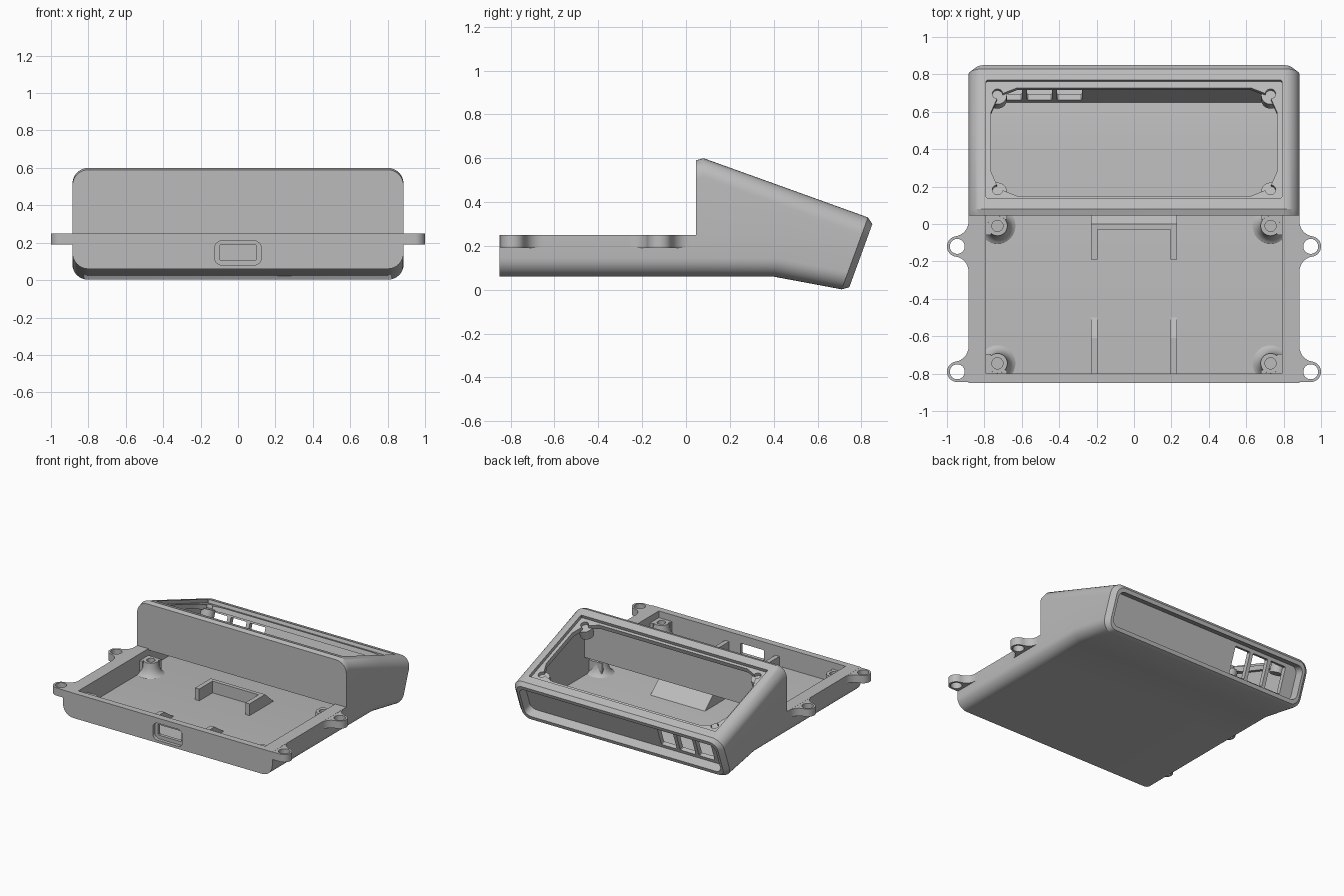
import bpy, bmesh, math
from math import sin, cos, pi, radians
from mathutils import Matrix, Vector

cube = bpy.data.objects.get("Cube")
if cube:
    bpy.data.objects.remove(cube, do_unlink=True)

grey = bpy.data.materials.new("plain_grey")
grey.use_nodes = True
grey.diffuse_color = (0.5, 0.5, 0.5, 1)
grey.node_tree.nodes["Principled BSDF"].inputs["Base Color"].default_value = (0.5, 0.5, 0.5, 1)


def finish(name, bm):
    bmesh.ops.remove_doubles(bm, verts=bm.verts, dist=1e-5)
    bmesh.ops.recalc_face_normals(bm, faces=bm.faces)
    mesh = bpy.data.meshes.new(name)
    bm.to_mesh(mesh)
    bm.free()
    mesh.materials.append(grey)
    ob = bpy.data.objects.new(name, mesh)
    bpy.context.collection.objects.link(ob)
    return ob


def loft(name, rings):
    """Skin a list of closed rings and cap both ends."""
    bm = bmesh.new()
    rows = [[bm.verts.new(p) for p in ring] for ring in rings]
    n = len(rows[0])
    for a, b in zip(rows, rows[1:]):
        for i in range(n):
            j = (i + 1) % n
            bm.faces.new((a[i], a[j], b[j], b[i]))
    bm.faces.new(rows[0])
    bm.faces.new(rows[-1])
    return finish(name, bm)


def prism(name, outline, z0, z1, frame=Matrix()):
    return loft(name, [[frame @ Vector((x, y, z)) for x, y in outline] for z in (z0, z1)])


def arc(cx, cy, r, a0, a1, n=8):
    return [(cx + r * cos(radians(a0 + (a1 - a0) * i / n)),
             cy + r * sin(radians(a0 + (a1 - a0) * i / n))) for i in range(n + 1)]


def circle(cx, cy, r, n=24):
    return arc(cx, cy, r, 0, 360 - 360 / n, n - 1)


def rounded(hx, hy, r, cx=0, cy=0, n=8):
    pts = []
    for k, (sx, sy) in enumerate(((1, 1), (-1, 1), (-1, -1), (1, -1))):
        pts += arc(cx + sx * (hx - r), cy + sy * (hy - r), r, 90 * k, 90 * k + 90, n)
    return pts


def cut(target, tool):
    mod = target.modifiers.new("cut", 'BOOLEAN')
    mod.operation = 'DIFFERENCE'
    mod.solver = 'EXACT'
    mod.object = tool
    bpy.context.view_layer.objects.active = target
    bpy.ops.object.modifier_apply(modifier=mod.name)
    bpy.data.objects.remove(tool, do_unlink=True)


# Working frames: side profiles, sloped display face, tilted back, front wall
SIDE = Matrix(((0, 0, 1, 0), (1, 0, 0, 0), (0, 1, 0, 0), (0, 0, 0, 1)))
TOP = Matrix.Translation((0, 0.455, 0.465)) @ Matrix.Rotation(radians(-19.8), 4, 'X')
BACK = Matrix.Translation((0, 0.80, 0.155)) @ Matrix.Rotation(radians(-110), 4, 'X')
FRONT = Matrix.Translation((0, -0.85, 0)) @ Matrix.Rotation(pi / 2, 4, 'X')


def section(bottom, top, w=0.885, rb=0.085, rt=0.085):
    """Rounded section across x, standing from a bottom to a top (y, z) point."""
    b, t = Vector(bottom), Vector(top)
    h = (t - b).length
    half = arc(w - rb, rb, rb, -90, 0) + [(w, min(0.19, h))] + arc(w - rt, h - rt, rt, 0, 90)
    loop = half + [(-x, v) for x, v in reversed(half)]
    return [(x, *(b + (t - b) * (v / h))) for x, v in loop]


# Outer shell: low tray at the front, wedge-shaped bay at the back
body = loft("case_body", [
    section((-0.85, 0.06), (-0.85, 0.25), rt=0),
    section((0.045, 0.06), (0.045, 0.25), rt=0),
    section((0.045, 0.06), (0.045, 0.59)),
    section((0.08, 0.06), (0.08, 0.60)),
    section((0.40, 0.06), (0.50, 0.449)),
    section((0.71, 0.002), (0.83, 0.33)),
    section((0.745, 0.012), (0.85, 0.30), w=0.85, rb=0.06, rt=0.06),
])

# Hollow: open tray that continues under the upright wall into the bay
cut(body, prism("cavity", [
    (-0.80, 0.10), (0.44, 0.10), (0.65, 0.06), (0.736, 0.30), (0.10, 0.529),
    (0.10, 0.24), (0.045, 0.24), (0.045, 0.40), (-0.80, 0.40)], -0.79, 0.79, SIDE))

# Display recess, chamfered opening and screw holes
cut(body, prism("display_recess", rounded(0.79, 0.335, 0.005, n=1), -0.025, 0.1, TOP))
cut(body, prism("display_opening", rounded(0.765, 0.307, 0.14, cy=-0.008, n=2), -0.1, 0.1, TOP))
for x in (-0.73, 0.73):
    for v in (-0.28, 0.265):
        cut(body, prism("screw_hole", circle(x, v, 0.028), -0.1, 0.1, TOP))
        prism("display_boss", circle(x, v, 0.05), -0.12, -0.05, TOP)

# Back panel recess and vent slots
cut(body, prism("back_recess", rounded(0.83, 0.125, 0.05), -0.075, 0.1, BACK))
for x in (-0.665, -0.505, -0.345):
    cut(body, prism("vent_slot", rounded(0.066, 0.1, 0.005, cx=x, n=1), -0.16, 0, BACK))

# Front port
cut(body, prism("port_recess", rounded(0.125, 0.065, 0.04, cy=0.145), -0.025, 0.1, FRONT))
cut(body, prism("port_opening", rounded(0.1, 0.04, 0.005, cy=0.148, n=1), -0.1, 0.1, FRONT))

# Mounting ears, flared into the side walls
for y in (-0.12, -0.79):
    d = 0.1335
    upper = [(0.85, y + d)] + arc(0.965, y + d, 0.08, 180, 261.5) + arc(0.945, y, 0.055, 81.5, 0)
    if y < -0.5:
        lower = arc(0.945, y, 0.055, 0, -90)[1:] + [(0.85, y - 0.055)]
    else:
        lower = [(px, 2 * y - py) for px, py in reversed(upper[:-1])]
    for s, side in ((1, "left"), (-1, "right")):
        ear = prism("mounting_ear_" + side, [(s * px, py) for px, py in upper + lower], 0.19, 0.249)
        cut(ear, prism("ear_hole", circle(s * 0.945, y, 0.04), 0, 0.5))

# Tray bosses with a flared foot and a square back into the corner
for s, side in ((1, "left"), (-1, "right")):
    for y, back in ((-0.01, 0.045), (-0.745, -0.81)):
        foot = [(0.10, 0.098), (0.085, 0.106), (0.07, 0.125), (0.058, 0.155), (0.053, 0.20)]
        boss = loft("tray_boss_" + side, [
            [(px, py, z) for px, py in circle(s * 0.73, y, r, 32)] for r, z in foot])
        cut(boss, prism("boss_hole", circle(s * 0.73, y, 0.03), 0.14, 0.5))
        edge = y + math.copysign(0.035, back - y)
        for name, (x0, x1), (y0, y1) in (("side", (0.765, 0.80), (y - 0.05, y + 0.05)),
                                         ("end", (0.68, 0.80), (edge, back))):
            prism("boss_web_" + name, [(s * x0, y0), (s * x1, y0), (s * x1, y1), (s * x0, y1)],
                  0.09, 0.199)

# Board clip: two arms, a stop and a ramp; two sloped ribs at the front
prism("clip_stop_ramp", [(-0.03, 0.09), (-0.03, 0.19), (0, 0.19), (0.10, 0.10), (0.10, 0.09)],
      -0.23, 0.23, SIDE)
for s in (-1, 1):
    lo, hi = sorted((s * 0.195, s * 0.23))
    prism("clip_arm", [(-0.19, 0.09), (-0.19, 0.19), (-0.025, 0.19), (-0.025, 0.09)], lo, hi, SIDE)
    prism("front_rib", [(-0.81, 0.09), (-0.81, 0.175), (-0.61, 0.175), (-0.50, 0.10), (-0.50, 0.09)],
          lo, hi, SIDE)

# Smooth rounded areas, keep edges sharp
for ob in list(bpy.context.collection.objects):
    if ob.type == 'MESH' and grey.name in ob.data.materials:
        bpy.ops.object.select_all(action='DESELECT')
        ob.select_set(True)
        bpy.context.view_layer.objects.active = ob
        bpy.ops.object.shade_smooth_by_angle(angle=radians(30))
